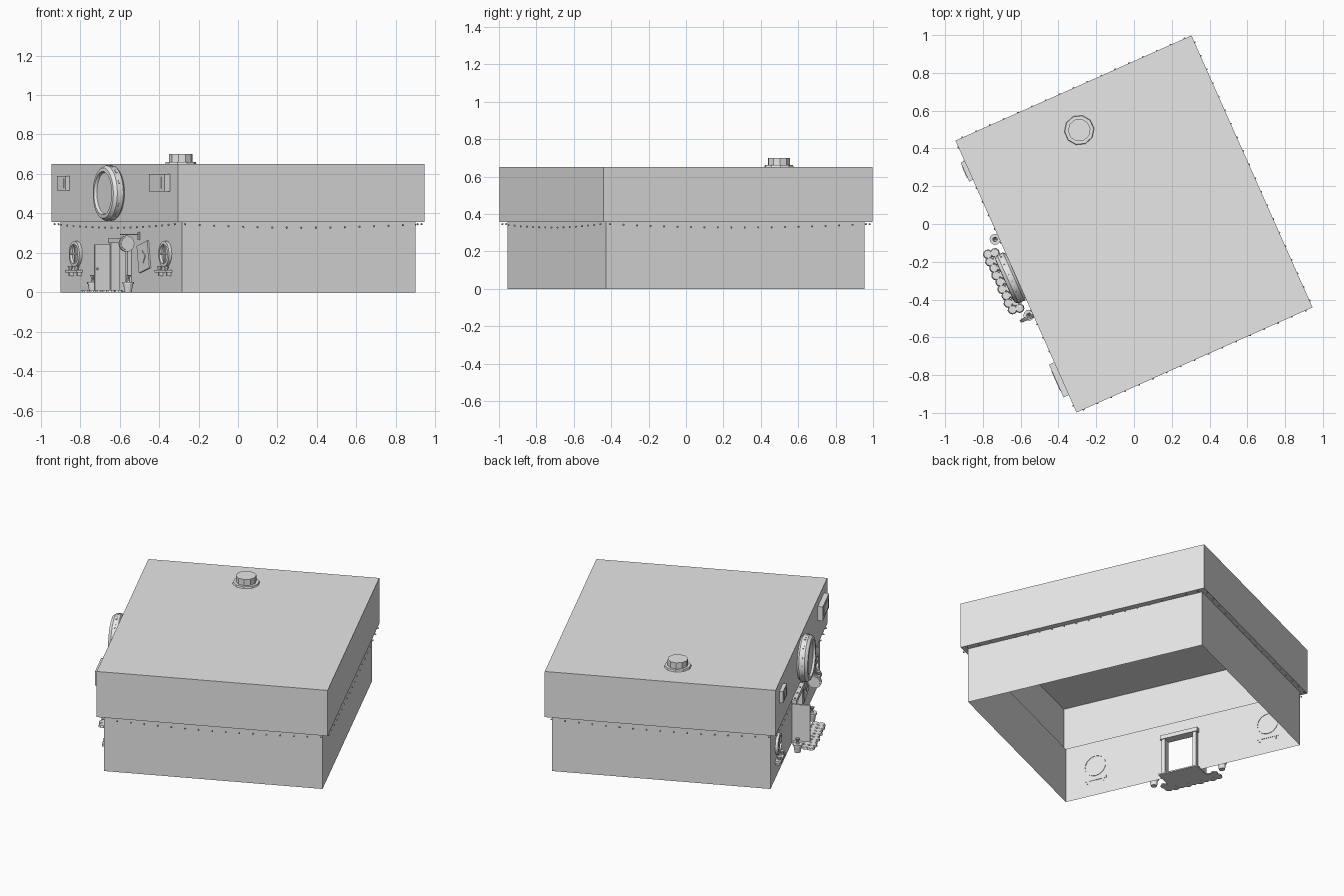
import bpy, bmesh, math
from mathutils import Matrix, Vector

cube = bpy.data.objects.get("Cube")
if cube:
    bpy.data.objects.remove(cube)

grey = bpy.data.materials.new("light grey")
grey.use_nodes = True
grey.diffuse_color = (0.8, 0.8, 0.8, 1)
grey.node_tree.nodes["Principled BSDF"].inputs["Base Color"].default_value = (0.8, 0.8, 0.8, 1)

TURN = math.radians(24)      # whole building is turned; entrance faces local -x
UX, UY = 0.684, 0.788        # upper storey half sizes
LX, LY = 0.648, 0.757        # lower storey half sizes
TOP, LEDGE = 0.65, 0.357
OUT = Matrix.Rotation(-math.pi / 2, 4, 'Y')   # cylinder axis along the entrance normal
SIDE = Matrix.Rotation(math.pi / 2, 4, 'X')   # cylinder axis along the entrance wall


def finish(name, bm, smooth=False):
    mesh = bpy.data.meshes.new(name)
    bm.to_mesh(mesh)
    bm.free()
    mesh.materials.append(grey)
    ob = bpy.data.objects.new(name, mesh)
    bpy.context.collection.objects.link(ob)
    ob.rotation_euler.z = TURN
    if smooth:
        bpy.ops.object.select_all(action='DESELECT')
        ob.select_set(True)
        bpy.context.view_layer.objects.active = ob
        bpy.ops.object.shade_smooth_by_angle(angle=math.radians(35))
    return ob


def box(bm, centre, size, rot=Matrix()):
    m = Matrix.Translation(centre) @ rot @ Matrix.Diagonal((*size, 1))
    bmesh.ops.create_cube(bm, size=1, matrix=m)


def cyl(bm, centre, r1, r2, depth, segs, rot=Matrix()):
    bmesh.ops.create_cone(bm, cap_ends=True, segments=segs, radius1=r1, radius2=r2,
                          depth=depth, matrix=Matrix.Translation(centre) @ rot)


def quad(bm, *pts):
    bm.faces.new([bm.verts.new(p) for p in pts])


def wall(bm, a, b, z0, z1):
    quad(bm, (*a, z0), (*b, z0), (*b, z1), (*a, z1))


def corners(x, y):
    return [(-x, -y), (x, -y), (x, y), (-x, y)]


def lathe_out(bm, y, z, x, profile, segs):
    """Rings of (radius, distance out of the entrance wall)."""
    rings = []
    for r, d in profile:
        rings.append([bm.verts.new((x - d, y + r * math.cos(t), z + r * math.sin(t)))
                      for t in (2 * math.pi * i / segs for i in range(segs))])
    for p, q in zip(rings, rings[1:]):
        for i in range(segs):
            j = (i + 1) % segs
            bm.faces.new((p[i], q[i], q[j], p[j]))
    bm.faces.new(rings[-1][::-1])


# Upper storey: roof, walls and the overhang's underside
bm = bmesh.new()
up, low = corners(UX, UY), corners(LX, LY)
for i in range(4):
    j = (i + 1) % 4
    wall(bm, up[i], up[j], LEDGE, TOP)
    quad(bm, (*up[j], LEDGE), (*up[i], LEDGE), (*low[i], LEDGE), (*low[j], LEDGE))
quad(bm, *[(*c, TOP) for c in up])
finish("upper_storey", bm)

# Lower storey, open below, with a doorway
D0, D1, DH = -0.115, 0.085, 0.25
bm = bmesh.new()
for i in range(3):
    wall(bm, low[i], low[i + 1], 0, LEDGE)
wall(bm, (-LX, LY), (-LX, D1), 0, LEDGE)
wall(bm, (-LX, D0), (-LX, -LY), 0, LEDGE)
wall(bm, (-LX, D1), (-LX, D0), DH, LEDGE)
finish("lower_storey", bm)

# String of small bulbs sagging under each overhang edge
bm = bmesh.new()
for i in range(4):
    a, b = Vector(up[i]), Vector(up[(i + 1) % 4])
    n = round((b - a).length / 0.08)
    for k in range(n):
        t = (k + 0.5) / n
        p = a.lerp(b, t)
        z = 0.348 - 0.02 * 4 * t * (1 - t)
        bmesh.ops.create_icosphere(bm, subdivisions=1, radius=0.006,
                                   matrix=Matrix.Translation((p.x, p.y, z)))
finish("string_bulbs", bm)

# Roof vent
vent = Matrix.Rotation(-TURN, 3, 'Z') @ Vector((-0.29, 0.497, 0))
bm = bmesh.new()
cyl(bm, (vent.x, vent.y, 0.655), 0.08, 0.077, 0.012, 10)
cyl(bm, (vent.x, vent.y, 0.68), 0.06, 0.06, 0.04, 10)
finish("roof_vent", bm)

# Big round sign with notches on its rim
bm = bmesh.new()
lathe_out(bm, 0.005, 0.503, -UX, [(0.128, 0), (0.14, 0.012), (0.14, 0.045), (0.128, 0.062),
                                  (0.11, 0.064), (0.104, 0.05)], 32)
finish("round_sign", bm, True)
bm = bmesh.new()
for i in range(14):
    t = 2 * math.pi * i / 14
    box(bm, (-UX - 0.03, 0.005 + 0.14 * math.cos(t), 0.503 + 0.14 * math.sin(t)),
        (0.008, 0.006, 0.024), Matrix.Rotation(t, 4, 'X'))
finish("sign_studs", bm)

# Wall units on the upper storey
for name, y, z, w, h, d in (("small_wall_unit", 0.615, 0.553, 0.11, 0.075, 0.022),
                            ("large_wall_unit", -0.592, 0.555, 0.19, 0.09, 0.03)):
    bm = bmesh.new()
    box(bm, (-UX - d / 2, y, z), (d, w, h))
    box(bm, (-UX - d, y, z), (0.006, w * 0.6, h * 0.65))
    finish(name, bm)

# Round windows with bars, shelf, brackets and little pots
for name, y in (("left_window", 0.55), ("right_window", -0.565)):
    bm = bmesh.new()
    lathe_out(bm, y, 0.195, -LX, [(0.066, -0.003), (0.066, 0.016), (0.05, 0.018),
                                  (0.048, 0.005)], 20)
    for a in (0, math.pi / 2):
        box(bm, (-LX - 0.01, y, 0.195), (0.008, 0.1, 0.008), Matrix.Rotation(a, 4, 'X'))
    finish(name, bm, True)
    bm = bmesh.new()
    box(bm, (-LX - 0.016, y, 0.107), (0.038, 0.14, 0.014))
    for s in (-1, 1):
        box(bm, (-LX - 0.01, y + s * 0.05, 0.093), (0.026, 0.012, 0.018))
        cyl(bm, (-LX - 0.02, y + s * 0.04, 0.124), 0.01, 0.014, 0.022, 8)
    finish(name + "_shelf", bm)

# Door frame and door standing open
bm = bmesh.new()
for y in (D0, D1):
    box(bm, (-LX, y, 0.13), (0.045, 0.024, 0.26))
box(bm, (-LX, (D0 + D1) / 2, 0.262), (0.055, D1 - D0 + 0.04, 0.026))
finish("door_frame", bm)
bm = bmesh.new()
box(bm, (-0.709, D1 + 0.008, 0.127), (0.092, 0.013, 0.233))
cyl(bm, (-0.742, D1 - 0.002, 0.12), 0.006, 0.006, 0.014, 8, SIDE)
for z in (0.075, 0.185):
    box(bm, (-0.709, D1 + 0.001, z), (0.06, 0.003, 0.075))
finish("open_door", bm)

# Doorstep with a cobbled border
bm = bmesh.new()
box(bm, (-0.675, -0.01, 0.004), (0.15, 0.25, 0.008))
finish("doorstep", bm)
bm = bmesh.new()
for row, x in enumerate((-0.735, -0.772)):
    for k in range(9):
        y = -0.16 + k * 0.04 + row * 0.008
        cyl(bm, (x - 0.006 * (k % 2), y, 0.006), 0.026, 0.021, 0.012, 9)
finish("cobbles", bm)

# Potted plants beside the door
for name, y in (("left_pot", 0.225), ("right_pot", -0.215)):
    bm = bmesh.new()
    cyl(bm, (-0.705, y, 0.022), 0.018, 0.025, 0.044, 12)
    cyl(bm, (-0.705, y, 0.047), 0.029, 0.029, 0.01, 12)
    for i in range(5):
        a = Matrix.Rotation(i * 2 * math.pi / 5, 4, 'Z') @ Matrix.Rotation(0.5, 4, 'Y')
        p = Vector((-0.705, y, 0.065)) + a.to_3x3() @ Vector((0, 0, 0.005))
        box(bm, p, (0.003, 0.014, 0.04), a)
    finish(name, bm)

# Round hanging sign on a bracket
bm = bmesh.new()
box(bm, (-0.7, -0.226, 0.293), (0.105, 0.006, 0.006))
box(bm, (-LX - 0.003, -0.226, 0.285), (0.006, 0.02, 0.04))
cyl(bm, (-0.719, -0.226, 0.247), 0.041, 0.041, 0.014, 16, SIDE)
cyl(bm, (-0.719, -0.226, 0.247), 0.033, 0.033, 0.02, 16, SIDE)
finish("hanging_sign", bm)

# Tilted notice board with a diamond
bm = bmesh.new()
tilt = Matrix.Rotation(-0.2, 4, 'X')
box(bm, (-LX - 0.004, -0.29, 0.18), (0.008, 0.135, 0.14), tilt)
box(bm, (-LX - 0.009, -0.29, 0.18), (0.004, 0.045, 0.045), Matrix.Rotation(0.6, 4, 'X'))
finish("notice_board", bm)
